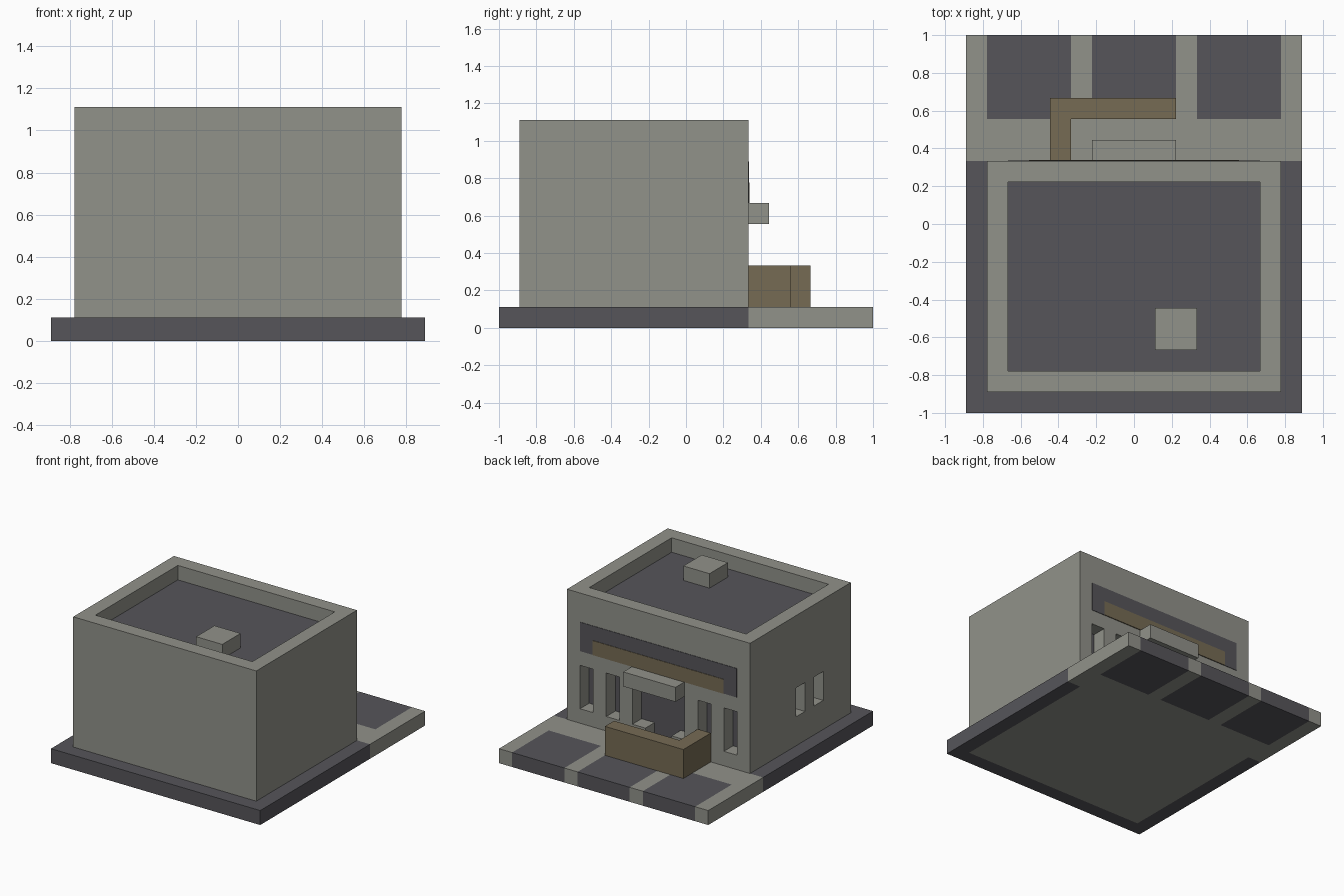
import bpy, bmesh
from mathutils import Vector

U = 1 / 9  # one building block

old = bpy.data.objects.get("Cube")
if old:
    bpy.data.objects.remove(old, do_unlink=True)


def material(name, rgb):
    lin = [((c / 255 + 0.055) / 1.055) ** 2.4 for c in rgb] + [1]
    m = bpy.data.materials.new(name)
    m.use_nodes = True
    m.diffuse_color = lin
    m.node_tree.nodes["Principled BSDF"].inputs["Base Color"].default_value = lin
    return m


GREY = material("warm grey concrete", (145, 146, 138))
DARK = material("dark asphalt", (86, 85, 90))
BROWN = material("brown timber", (118, 107, 84))


def add_box(bm, x0, x1, y0, y1, z0, z1):
    verts = bmesh.ops.create_cube(bm, size=1)["verts"]
    for v in verts:
        v.co = Vector(((x0 if v.co.x < 0 else x1) * U,
                       (y0 if v.co.y < 0 else y1) * U,
                       (z0 if v.co.z < 0 else z1) * U))


def finish(name, bm, *mats):
    mesh = bpy.data.meshes.new(name)
    bm.to_mesh(mesh)
    bm.free()
    for m in mats:
        mesh.materials.append(m)
    obj = bpy.data.objects.new(name, mesh)
    bpy.context.collection.objects.link(obj)
    return obj


def boxes(name, mat, *dims):
    bm = bmesh.new()
    for d in dims:
        add_box(bm, *d)
    return finish(name, bm, mat)


# Ground slab: cut along paving lines, then paved by region
def is_dark_paving(x, y):
    if y < 3:
        return abs(x) > 7 or y < -8
    return y > 5 and (abs(x) < 2 or 3 < abs(x) < 7)


bm = bmesh.new()
add_box(bm, -8, 8, -9, 9, 0, 1)
cuts = [((1, 0, 0), x) for x in (-7, -3, -2, 2, 3, 7)]
cuts += [((0, 1, 0), y) for y in (-8, 3, 5)]
for axis, pos in cuts:
    bmesh.ops.bisect_plane(bm, geom=bm.verts[:] + bm.edges[:] + bm.faces[:],
                           plane_co=Vector(axis) * pos * U, plane_no=axis)
for f in bm.faces:
    c = f.calc_center_median() / U
    f.material_index = int(is_dark_paving(c.x, c.y))
finish("ground_slab", bm, GREY, DARK)

# Building body with roof well, slit windows, doorway and side windows cut in
body = boxes("building_body", GREY, (-7, 7, -8, 3, 1, 10))
body.data.materials.append(DARK)
openings = [(-6, 6, -7, 2, 9, 11), (-2, 2, 2, 4, 0.5, 5)]
for s in (-1, 1):
    for x in (3.5, 5.5):
        openings.append((s * x - 0.5, s * x + 0.5, 2, 4, 2, 5))
for y in (-3, -5):
    openings.append((-8, -6, y, y + 1, 3, 5))
cutter = boxes("opening_cutter", GREY, *openings)
cutter.hide_render = True
mod = body.modifiers.new("openings", "BOOLEAN")
mod.operation = "DIFFERENCE"
mod.solver = "EXACT"
mod.object = cutter
bpy.context.view_layer.objects.active = body
bpy.ops.object.modifier_apply(modifier=mod.name)
bpy.data.objects.remove(cutter, do_unlink=True)

# Roof floor and window backs are dark
for p in body.data.polygons:
    c, n = p.center / U, p.normal
    roof = n.z > 0.9 and abs(c.z - 9) < 0.1
    glass = n.y > 0.9 and abs(c.y - 2) < 0.1 and c.z < 6
    side_glass = n.x < -0.9 and abs(c.x + 6) < 0.1 and c.z < 6
    p.material_index = int(roof or glass or side_glass)

# Low blocks either side of the doorway
boxes("door_side_blocks", GREY, (-2, -1, 2, 3, 1, 2), (1, 2, 2, 3, 1, 2))

# Canopy over the door and rooftop vent
boxes("door_canopy", GREY, (-2, 2, 3, 4, 5, 6))
boxes("roof_vent", GREY, (1, 3, -6, -4, 9, 10))

# Sign band: thin plates on the entrance wall
boxes("sign_band", DARK, (-6, 6, 3, 3.03, 6, 8))
boxes("sign_stripe", BROWN, (-5, 5, 3, 3.06, 6, 7))

# L-shaped terrace wall, extruded from its plan
bm = bmesh.new()
plan = [(-4, 3), (-3, 3), (-3, 5), (2, 5), (2, 6), (-4, 6)]
face = bm.faces.new([bm.verts.new((x * U, y * U, U)) for x, y in plan])
top = bmesh.ops.extrude_face_region(bm, geom=[face])["geom"]
bmesh.ops.translate(bm, vec=(0, 0, 2 * U),
                    verts=[g for g in top if isinstance(g, bmesh.types.BMVert)])
bmesh.ops.recalc_face_normals(bm, faces=bm.faces[:])
finish("terrace_wall", bm, BROWN)
